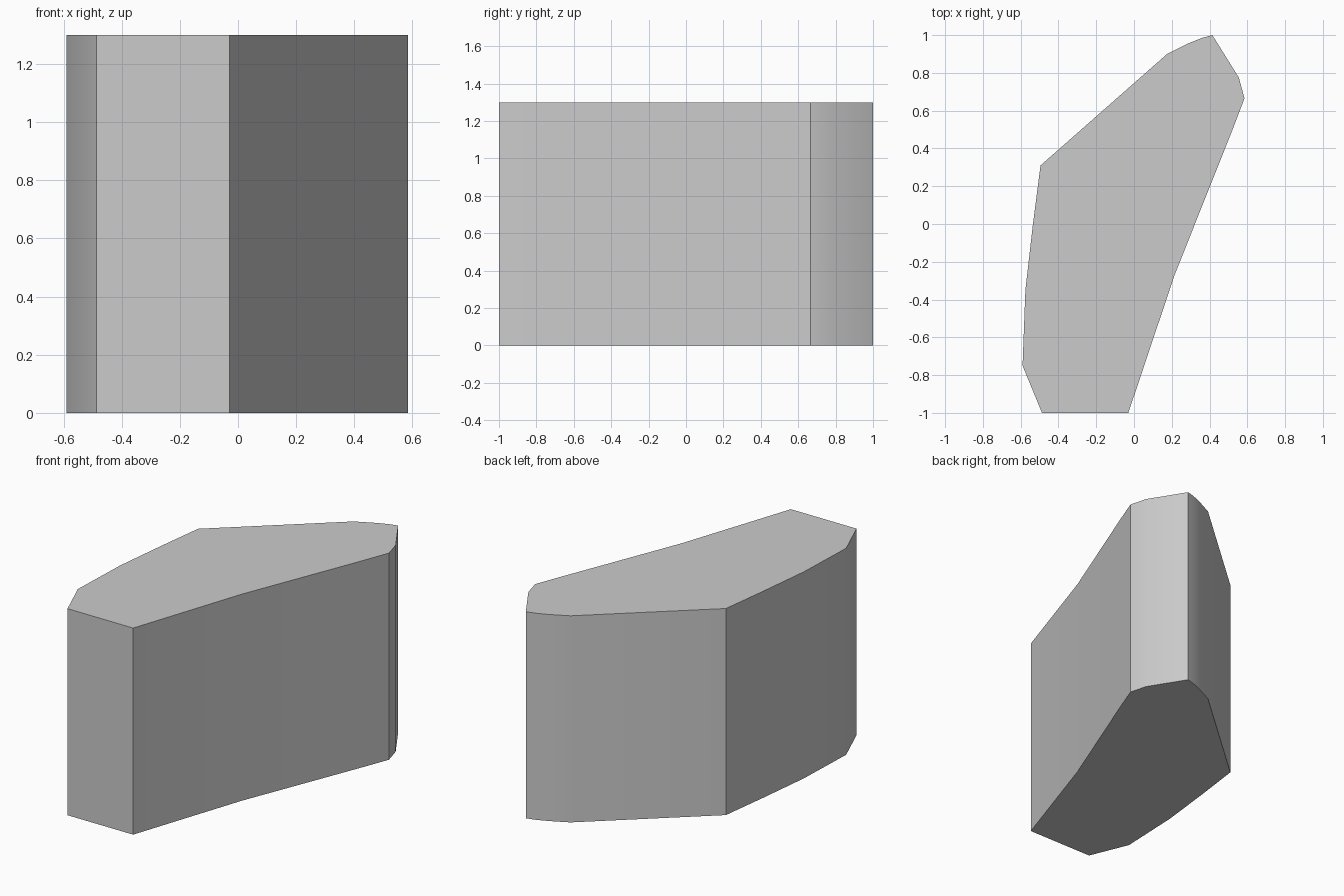
import bpy
import bmesh
from math import radians

HEIGHT = 1.3

cube = bpy.data.objects.get("Cube")
if cube:
    bpy.data.objects.remove(cube, do_unlink=True)

# Plain grey material
grey = bpy.data.materials.new("plain grey")
grey.use_nodes = True
colour = (0.6, 0.6, 0.6, 1)
grey.diffuse_color = colour
grey.node_tree.nodes["Principled BSDF"].inputs["Base Color"].default_value = colour

# Plan outline, counter-clockwise from the front left corner
outline = [
    (-0.487, -1), (-0.03, -1), (0.215, -0.27), (0.52, 0.495),
    (0.585, 0.665), (0.555, 0.775), (0.415, 1), (0.36, 0.985),
    (0.29, 0.957), (0.175, 0.9), (-0.495, 0.31), (-0.535, 0),
    (-0.575, -0.35), (-0.59, -0.75),
]

# Extrude the outline into an upright block
bm = bmesh.new()
base = bm.faces.new([bm.verts.new((x, y, 0)) for x, y in outline])
top = bmesh.ops.extrude_face_region(bm, geom=[base], use_keep_orig=True)["geom"]
top_verts = [g for g in top if isinstance(g, bmesh.types.BMVert)]
bmesh.ops.translate(bm, verts=top_verts, vec=(0, 0, HEIGHT))
bmesh.ops.recalc_face_normals(bm, faces=bm.faces)
mesh = bpy.data.meshes.new("angled_block")
bm.to_mesh(mesh)
bm.free()
mesh.materials.append(grey)

block = bpy.data.objects.new("angled_block", mesh)
bpy.context.collection.objects.link(block)

# Soften the shallow bends in the walls, keep the corners crisp
bpy.ops.object.select_all(action="DESELECT")
block.select_set(True)
bpy.context.view_layer.objects.active = block
bpy.ops.object.shade_smooth_by_angle(angle=radians(30))
